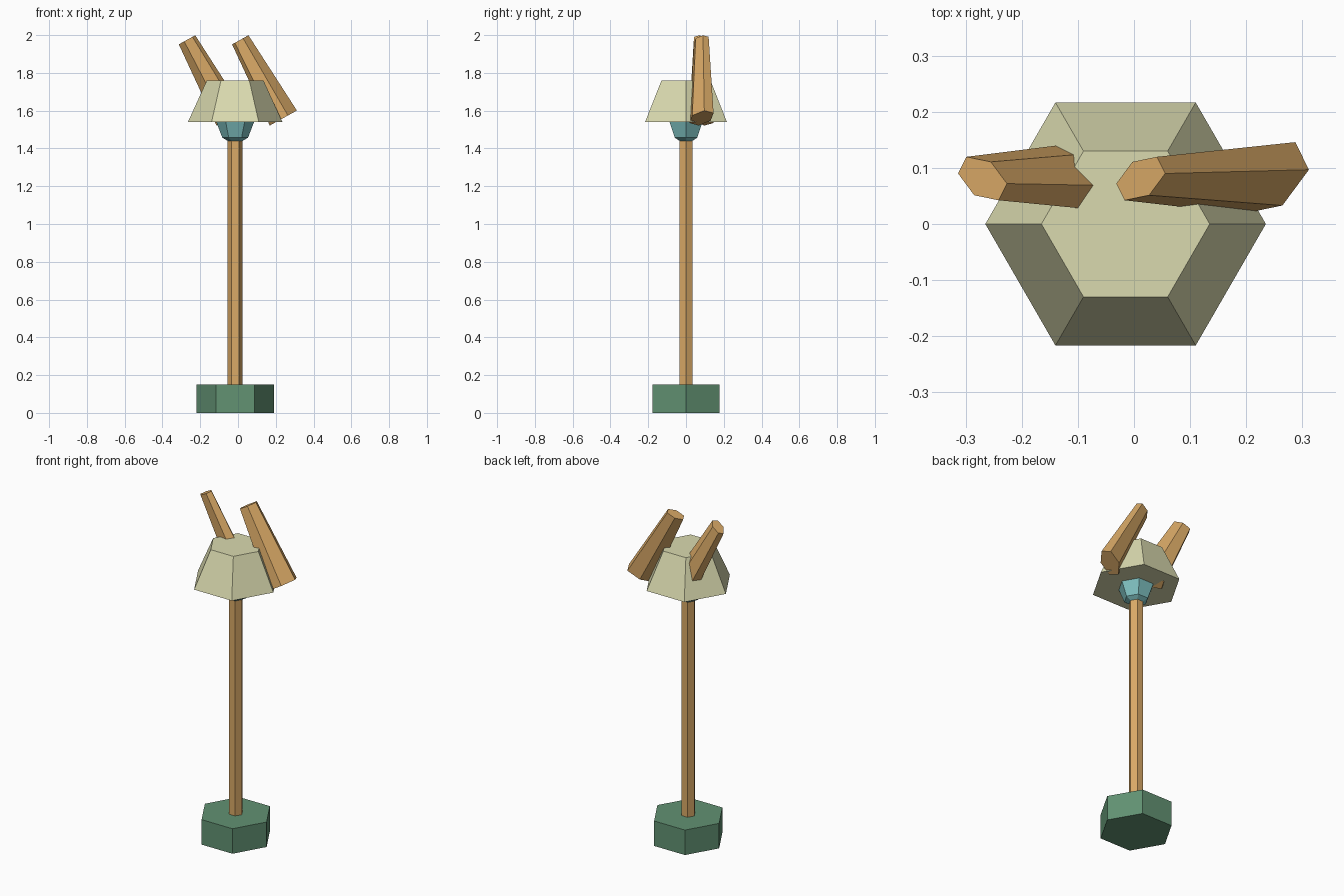
import bpy
import bmesh
from math import cos, sin, tau
from mathutils import Vector

cube = bpy.data.objects.get("Cube")
if cube:
    bpy.data.objects.remove(cube, do_unlink=True)

SIDES = 6
AXIS_X = -0.015  # the lamp stands slightly off centre


def material(name, rgb):
    mat = bpy.data.materials.new(name)
    mat.use_nodes = True
    mat.diffuse_color = (*rgb, 1)
    bsdf = next(n for n in mat.node_tree.nodes if n.type == 'BSDF_PRINCIPLED')
    bsdf.inputs["Base Color"].default_value = (*rgb, 1)
    return mat


wood = material("warm wood", (0.70, 0.40, 0.135))
cream = material("pale cream", (0.70, 0.70, 0.43))
green = material("deep green", (0.122, 0.287, 0.171))
teal = material("glass teal", (0.21, 0.53, 0.53))


def loft(name, rings, mat):
    """Join closed rings of points into a capped solid."""
    bm = bmesh.new()
    loops = [[bm.verts.new(p) for p in ring] for ring in rings]
    for a, b in zip(loops, loops[1:]):
        for i in range(SIDES):
            j = (i + 1) % SIDES
            bm.faces.new((a[i], a[j], b[j], b[i]))
    bm.faces.new(loops[0])
    bm.faces.new(loops[-1])
    bmesh.ops.recalc_face_normals(bm, faces=bm.faces)
    mesh = bpy.data.meshes.new(name)
    bm.to_mesh(mesh)
    bm.free()
    mesh.materials.append(mat)
    obj = bpy.data.objects.new(name, mesh)
    bpy.context.collection.objects.link(obj)
    return obj


def ring(center, u, v):
    angles = [tau * i / SIDES for i in range(SIDES)]
    return [Vector(center) + cos(t) * Vector(u) + sin(t) * Vector(v) for t in angles]


def turned(name, profile, mat):
    """Upright hexagonal part from (radius, height) pairs."""
    rings = [ring((AXIS_X, 0, z), (r, 0, 0), (0, r, 0)) for r, z in profile]
    return loft(name, rings, mat)


# Lamp: foot, pole, bulb and shade
turned("base", [(0.205, 0), (0.205, 0.15)], green)
turned("pole", [(0.04, 0.14), (0.04, 1.5)], wood)
turned("bulb", [(0.005, 1.42), (0.068, 1.457), (0.1, 1.54), (0.068, 1.625), (0.005, 1.66)], teal)
turned("shade", [(0.25, 1.54), (0.15, 1.76)], cream)


def log(name, top_x, twist):
    """Leaning tapered log, its end slightly twisted about the axis."""
    u = Vector((0.0435, 0.009 * twist, 0.024))
    v = Vector((0.008 * twist, 0.0395, 0.0045 * twist))
    top = Vector((top_x, 0.081, 1.975))
    bottom = top + Vector((0.228, 0.001, -0.414))
    return loft(name, [ring(bottom, u * 1.65, v * 1.65), ring(top, u, v)], wood)


# Two leaning logs set into the shade
log("left_log", 0.012, 1)
log("right_log", -0.27, -1)
